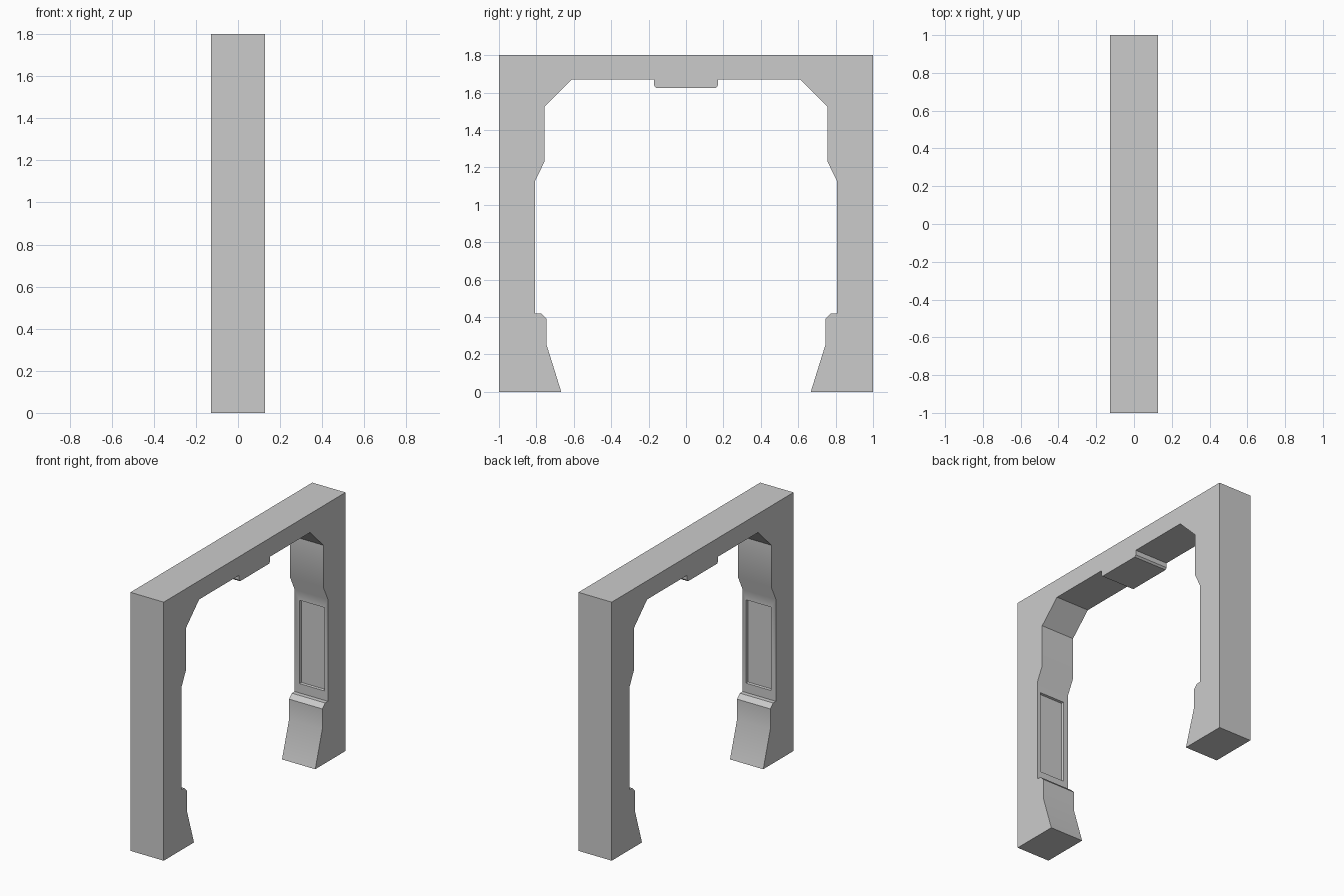
import bpy, bmesh, math
from mathutils import Vector

if "Cube" in bpy.data.objects:
    bpy.data.objects.remove(bpy.data.objects["Cube"])

HALF_DEPTH = 0.128

# Half outline (y, z) of the gateway: foot, shaft, corner brace, centre block
half = [(1.0, 1.8), (1.0, 0.0), (0.667, 0.0), (0.745, 0.25), (0.745, 0.39),
        (0.775, 0.42), (0.806, 0.42), (0.806, 1.13), (0.757, 1.23),
        (0.757, 1.525), (0.61, 1.67), (0.17, 1.67), (0.17, 1.637), (0.16, 1.625)]
outline = half + [(-y, z) for y, z in reversed(half)]

# Extrude the outline along x
bm = bmesh.new()
base = bm.faces.new([bm.verts.new((-HALF_DEPTH, y, z)) for y, z in outline])
ext = bmesh.ops.extrude_face_region(bm, geom=[base])
bmesh.ops.translate(bm, vec=(2 * HALF_DEPTH, 0, 0),
                    verts=[g for g in ext["geom"] if isinstance(g, bmesh.types.BMVert)])
bmesh.ops.recalc_face_normals(bm, faces=bm.faces)

# Recessed panel on the inner face of each leg
for side in (-1, 1):
    target = Vector((0, side * 0.806, 0.775))
    face = min(bm.faces, key=lambda f: (f.calc_center_median() - target).length)
    bmesh.ops.inset_individual(bm, faces=[face], thickness=0.03)
    for v in face.verts:
        v.co.x = 0.102 if v.co.x > 0 else -0.09
        v.co.z = 1.065 if v.co.z > 0.775 else 0.485
    bmesh.ops.inset_individual(bm, faces=[face], thickness=0.005, depth=-0.015)

mesh = bpy.data.meshes.new("gateway_frame")
bm.to_mesh(mesh)
bm.free()
frame = bpy.data.objects.new("gateway_frame", mesh)
bpy.context.collection.objects.link(frame)

# Soft shading on the shallow bends
bpy.context.view_layer.objects.active = frame
frame.select_set(True)
bpy.ops.object.shade_smooth_by_angle(angle=math.radians(30))
